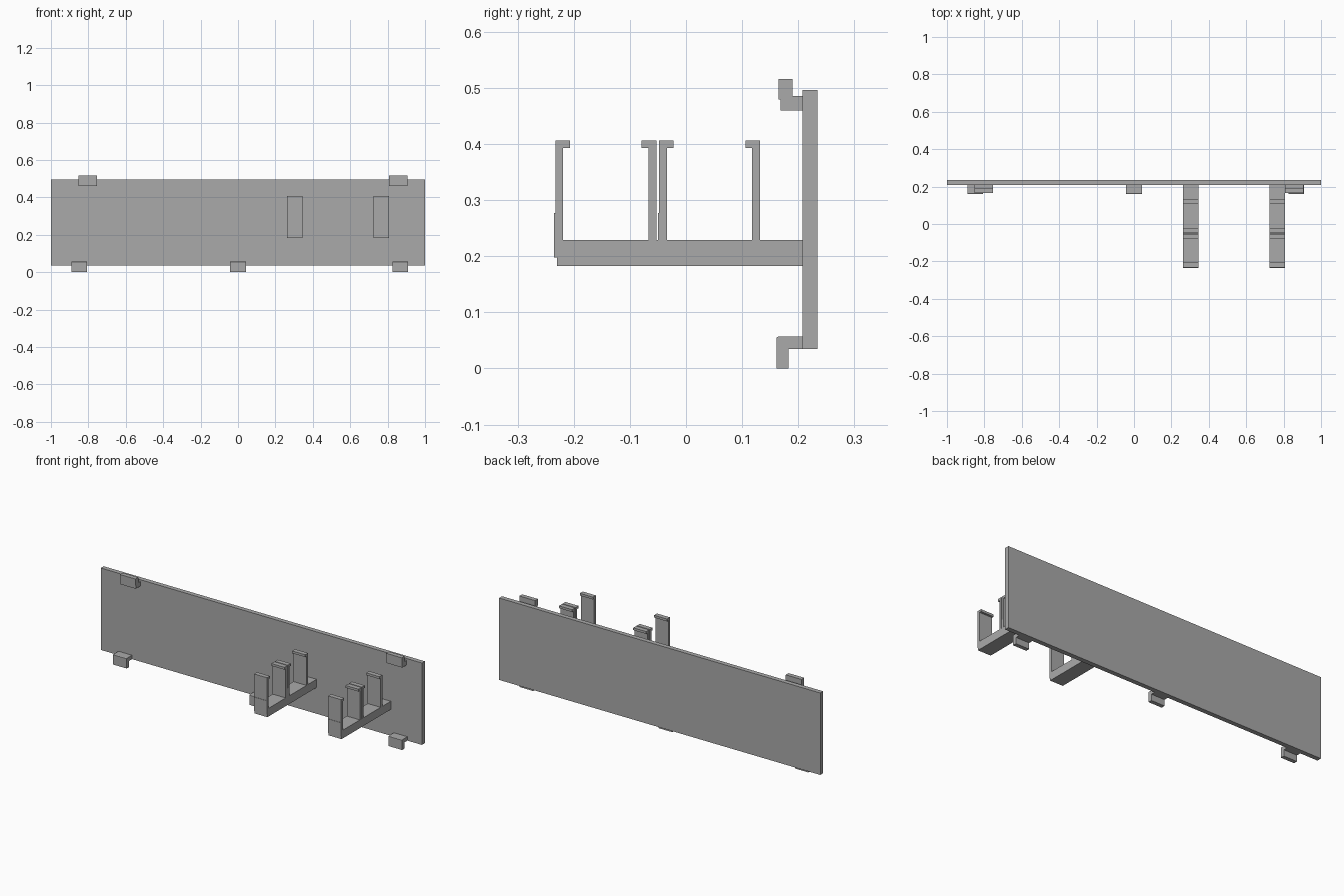
import bpy
import bmesh

cube = bpy.data.objects.get("Cube")
if cube:
    bpy.data.objects.remove(cube, do_unlink=True)

grey = bpy.data.materials.new("plain grey")
grey.use_nodes = True
colour = (0.4, 0.4, 0.4, 1)
grey.diffuse_color = colour
grey.node_tree.nodes["Principled BSDF"].inputs["Base Color"].default_value = colour


def extrude_profile(name, profile, x0, x1):
    """Extrude a closed (y, z) outline from x0 to x1."""
    bm = bmesh.new()
    face = bm.faces.new([bm.verts.new((x0, y, z)) for y, z in profile])
    ext = bmesh.ops.extrude_face_region(bm, geom=[face])
    moved = [v for v in ext["geom"] if isinstance(v, bmesh.types.BMVert)]
    bmesh.ops.translate(bm, verts=moved, vec=(x1 - x0, 0, 0))
    bmesh.ops.recalc_face_normals(bm, faces=bm.faces)
    mesh = bpy.data.meshes.new(name)
    bm.to_mesh(mesh)
    bm.free()
    mesh.materials.append(grey)
    obj = bpy.data.objects.new(name, mesh)
    bpy.context.collection.objects.link(obj)
    return obj


# Back panel
FRONT, BACK = 0.208, 0.234
extrude_profile("back_panel", [(FRONT, 0.035), (BACK, 0.035), (BACK, 0.496), (FRONT, 0.496)], -1, 1)

# Upper hooks turn up, lower hooks turn down
upper = [(FRONT, 0.46), (FRONT, 0.486), (0.19, 0.486), (0.19, 0.516),
         (0.165, 0.516), (0.165, 0.479), (0.168, 0.479), (0.168, 0.46)]
lower = [(FRONT, 0.035), (FRONT, 0.057), (0.165, 0.057), (0.161, 0.055),
         (0.161, 0), (0.183, 0), (0.183, 0.035)]
for side, x0 in (("right", -0.852), ("left", 0.807)):
    extrude_profile("upper_hook_" + side, upper, x0, x0 + 0.098)
for side, x0 in (("right", -0.89), ("middle", -0.042), ("left", 0.825)):
    extrude_profile("lower_hook_" + side, lower, x0, x0 + 0.084)

# Each arm carries two clip cradles, one behind the other
BASE, FLOOR, LIP, TOP = 0.183, 0.229, 0.393, 0.406


def cradle(front, end):
    """Outline of a floor with two lipped posts, its floor reaching y = end."""
    outline = [(0.005, BASE), (0.005, 0.198), (0, 0.198), (0, 0.277), (0.002, 0.277),
               (0.002, TOP), (0.028, TOP), (0.028, LIP), (0.016, LIP), (0.016, FLOOR),
               (0.168, FLOOR), (0.168, LIP), (0.156, LIP), (0.156, TOP),
               (0.182, TOP), (0.182, FLOOR)]
    return [(front + y, z) for y, z in outline] + [(end, FLOOR), (end, BASE)]


for side, x0 in (("inner", 0.263), ("outer", 0.725)):
    extrude_profile(side + "_front_cradle", cradle(-0.235, -0.045), x0, x0 + 0.081)
    extrude_profile(side + "_rear_cradle", cradle(-0.05, FRONT), x0, x0 + 0.081)
